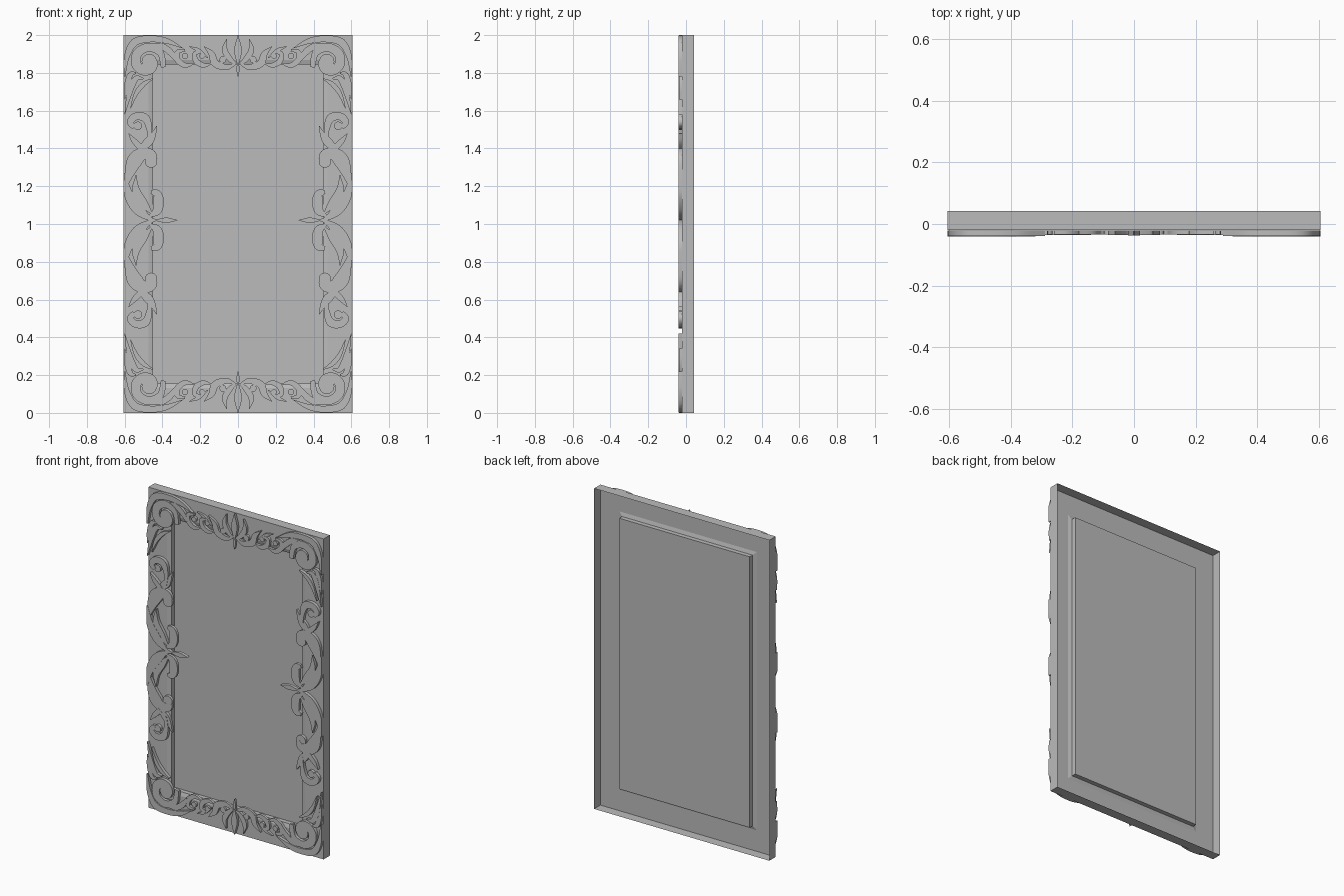
import bpy, bmesh, math
from mathutils import Vector

if "Cube" in bpy.data.objects:
    bpy.data.objects.remove(bpy.data.objects["Cube"], do_unlink=True)

grey = bpy.data.materials.new("plain grey")
grey.use_nodes = True
tone = (0.5, 0.5, 0.5, 1)
grey.diffuse_color = tone
grey.node_tree.nodes["Principled BSDF"].inputs["Base Color"].default_value = tone

FRAME_FACE = -0.02   # y of the flat front of the frame
HALF_WIDTH = 60.5    # ornament coordinates are hundredths of a unit


def finish(name, bm, smooth):
    mesh = bpy.data.meshes.new(name)
    bm.to_mesh(mesh)
    bm.free()
    mesh.materials.append(grey)
    obj = bpy.data.objects.new(name, mesh)
    bpy.context.collection.objects.link(obj)
    if smooth:
        bpy.ops.object.select_all(action="DESELECT")
        obj.select_set(True)
        bpy.context.view_layer.objects.active = obj
        bpy.ops.object.shade_smooth_by_angle(angle=math.radians(35))
    return obj


def catmull(points, steps=6):
    """Smooth a short list of (x, z, half width) control points."""
    pts = [Vector(p) for p in points]
    pts = [pts[0] * 2 - pts[1]] + pts + [pts[-1] * 2 - pts[-2]]
    out = []
    for a, b, c, d in zip(pts, pts[1:], pts[2:], pts[3:]):
        for i in range(steps):
            t = i / steps
            out.append((b * 2 + (c - a) * t + (a * 2 - b * 5 + c * 4 - d) * t * t
                        + (b * 3 - a - c * 3 + d) * t ** 3) / 2)
    return out + [pts[-2]]


def curl(x, z, radius, start, sweep, width):
    """Control points of a spiral that tightens towards its centre."""
    points = []
    for i in range(9):
        t = i / 8
        angle = math.radians(start + sweep * t)
        r = radius * (1 - 0.65 * t)
        points.append((x + r * math.cos(angle), z + r * math.sin(angle),
                       width * (0.25 + 0.75 * math.sin(math.pi * (0.1 + 0.8 * t)))))
    return points


def bead(x, z, r):
    """Control points of a round scroll eye, as a very short fat leaf."""
    return [(x - r * math.cos(a), z, max(r * math.sin(a), 0.05))
            for a in (math.pi * i / 8 for i in range(9))]


def leaf(bm, points, height, place):
    """Raise one tapered leaf from the frame; place maps it to its mirrored spot."""
    path = catmull(points)
    front, back = FRAME_FACE - height, FRAME_FACE - 0.0004
    rows = []
    for i, p in enumerate(path):
        step = path[min(i + 1, len(path) - 1)] - path[max(i - 1, 0)]
        side = Vector((-step.y, step.x)).normalized() * max(p.z, 0.05)
        row = []
        for sign, y in ((1, front), (-1, front), (-1, back), (1, back)):
            x, z = place(min(p.x + side.x * sign, HALF_WIDTH),
                         min(p.y + side.y * sign, 100))
            row.append(bm.verts.new((x / 100, y, 1 + z / 100)))
        rows.append(row)
    faces = [bm.faces.new(rows[0]), bm.faces.new(rows[-1])]
    for r, s in zip(rows, rows[1:]):
        for k in range(4):
            faces.append(bm.faces.new((r[k], r[k - 1], s[k - 1], s[k])))
    bmesh.ops.recalc_face_normals(bm, faces=faces)


def ornament(name, leaves, height, lift=0, sides=(1, -1), ends=(1, -1)):
    """Build a group of leaves and repeat it by mirroring."""
    bm = bmesh.new()
    for sx in sides:
        for sz in ends:
            for i, points in enumerate(leaves):
                leaf(bm, points, height - 0.0012 * (i % 3),
                     lambda x, z: (x * sx, z * sz + lift))
    finish(name, bm, True)


# Thin frame shell, open at the back, stepping in to the recessed pane
bm = bmesh.new()
loops = []
for w, h, y in ((0.605, 1, 0.042), (0.605, 1, FRAME_FACE), (0.475, 0.868, FRAME_FACE),
                (0.45, 0.845, -0.013), (0.45, 0.845, 0.015)):
    loops.append([bm.verts.new((w * sx, y, 1 + h * sz))
                  for sx, sz in ((-1, -1), (1, -1), (1, 1), (-1, 1))])
for a, b in zip(loops, loops[1:]):
    for k in range(4):
        bm.faces.new((a[k - 1], a[k], b[k], b[k - 1]))
finish("frame_shell", bm, False)

bm = bmesh.new()
bm.faces.new([bm.verts.new(v.co) for v in
              [bm.verts.new((sx * 0.45, 0.015, 1 + sz * 0.845))
               for sx, sz in ((-1, -1), (1, -1), (1, 1), (-1, 1))]])
bmesh.ops.delete(bm, geom=[v for v in bm.verts if not v.link_faces], context="VERTS")
finish("pane", bm, False)

# Corner scrolls with flame-like strands down the sides
ornament("corner_scrolls", [
    curl(48, 86, 9, 200, -420, 2.6),
    [(60, 78, .3), (59, 88, 1.4), (55, 96, 2), (47, 98, 1.8), (38, 97, 1.5), (29, 93, .1)],
    [(46, 95, .4), (40, 94, 1.6), (35, 90, 1.6), (33, 86, .2)],
    bead(47, 86, 4),
    [(50, 77, .3), (54, 77, 1.5), (57, 71, 1.6), (60, 58, .1)],
    [(54, 80, .4), (57, 79, 1.4), (59, 73, 1.3), (60, 66, .2)],
    [(45, 77, .3), (50, 74, 1.2), (54, 69, 1.1), (57, 61, .1)],
], 0.02)

# Large acanthus leaves along both sides
ornament("side_leaves", [
    [(47, 41, .5), (47, 48, 1.4), (49, 54, 2.2), (54, 55, 2), (57, 52, 1.8), (55, 49, 1.2)],
    bead(53, 50, 2.2),
    [(43, 50, .1), (45, 45, 1.5), (48, 41, 2.4), (53, 37, .6)],
    [(58, 46, .1), (55, 42, 1.4), (51, 38, 1.6)],
    [(60, 15, .2), (58, 23, 2), (55, 31, 4), (51, 35, 3.5), (46, 35, 2.5), (44, 32, 1.5)],
    bead(46, 31, 3.2),
    [(60, 25, .3), (58, 14, 2.4), (53, 6, 3), (47, 1, 1.2), (43, 0, .3)],
    [(54, 24, .1), (54, 16, 2), (50, 9, 2.2), (46, 4, .6)],
    [(47, 2, .5), (43, 5, 2.4), (42, 10, 2.8), (43, 14, 2.2), (46, 15, 1)],
], 0.02, lift=2)
ornament("side_buds", [[(44, 0, .2), (38, 0, 1.4), (32, 0, .1)]], 0.02, lift=2, ends=(1,))

# Smaller leaves along the top and bottom rails
ornament("rail_leaves", [
    [(1, 85, .5), (4, 87, 1.4), (7, 92, 1.5), (6, 98, .1)],
    [(1, 85, .4), (6, 83, 1.5), (12, 85, 2), (14, 90, 1.6), (18, 94, .1)],
    bead(8, 87, 1.8),
    [(14, 85, .2), (18, 84, 1.2), (22, 86, 1.5), (23, 90, 1.2), (20, 91, .7)],
    bead(19, 89, 1.5),
    [(16, 88, .2), (21, 92, 1), (26, 94, .1)],
    [(23, 85, .3), (28, 84, 1.3), (32, 87, 1.6), (32, 91, 1.2), (28, 92, .6)],
    bead(28, 89, 1.6),
], 0.016)
ornament("rail_centre_buds", [
    [(0, 84, .3), (0, 92, 2), (0, 100, .1)],
    [(0, 78, .1), (0, 82, .9), (0, 85, .3)],
], 0.018, sides=(1,))
